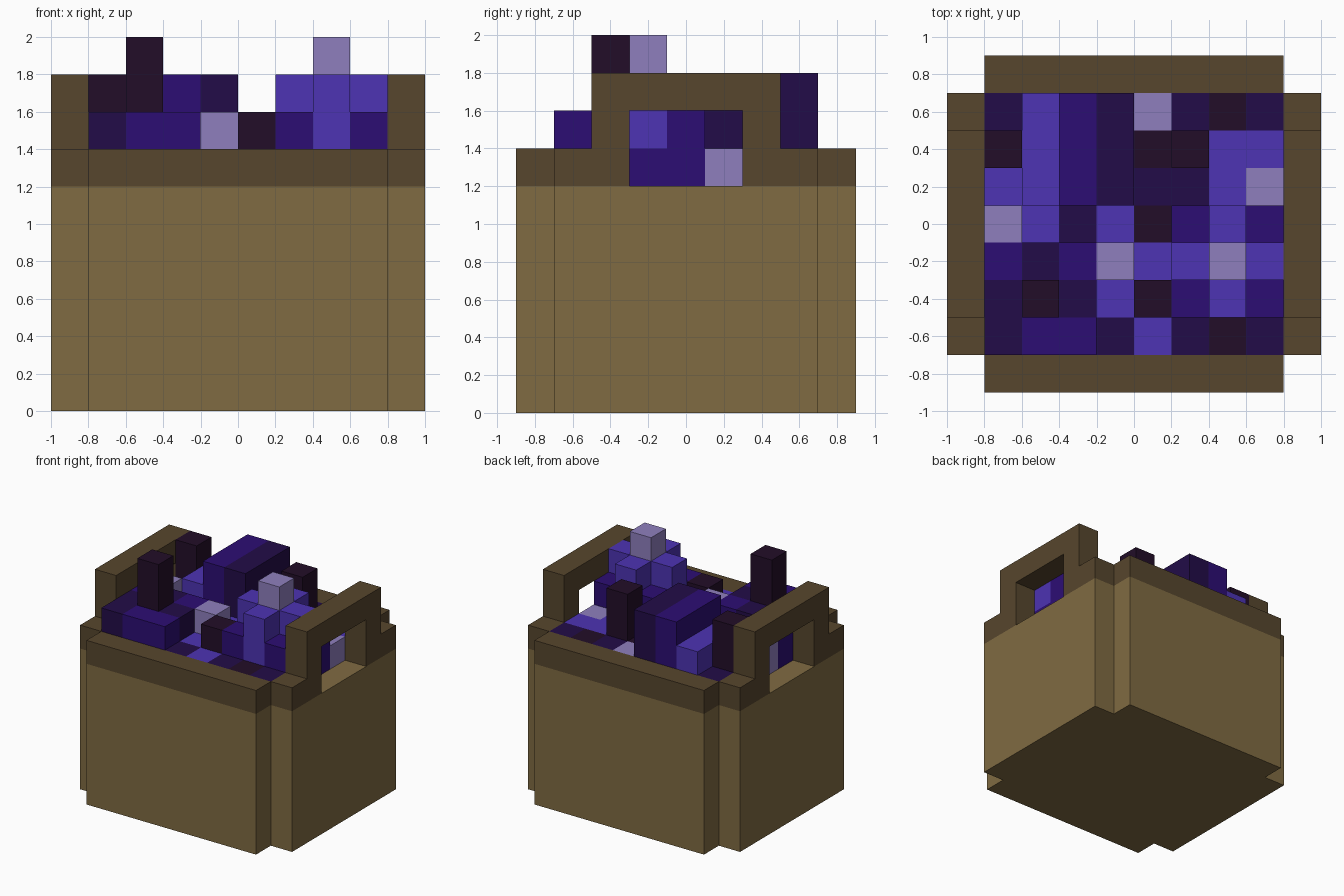
import bpy
import bmesh
from mathutils import Matrix, Vector

if "Cube" in bpy.data.objects:
    bpy.data.objects.remove(bpy.data.objects["Cube"], do_unlink=True)


def material(name, rgb):
    """Flat material from an sRGB colour, stored as linear values."""
    lin = [((c / 255 + 0.055) / 1.055) ** 2.4 for c in rgb]
    mat = bpy.data.materials.new(name)
    mat.use_nodes = True
    mat.diffuse_color = (*lin, 1)
    bsdf = mat.node_tree.nodes["Principled BSDF"]
    bsdf.inputs["Base Color"].default_value = (*lin, 1)
    bsdf.inputs["Roughness"].default_value = 0.9
    return mat


def finish(name, bm, mat):
    bmesh.ops.recalc_face_normals(bm, faces=bm.faces)
    mesh = bpy.data.meshes.new(name)
    bm.to_mesh(mesh)
    bm.free()
    mesh.materials.append(mat)
    obj = bpy.data.objects.new(name, mesh)
    bpy.context.collection.objects.link(obj)
    return obj


def prism(name, points, direction, mat):
    """Extrude a closed outline along a direction."""
    bm = bmesh.new()
    face = bm.faces.new([bm.verts.new(p) for p in points])
    out = bmesh.ops.extrude_face_region(bm, geom=[face], use_keep_orig=True)
    verts = [v for v in out["geom"] if isinstance(v, bmesh.types.BMVert)]
    bmesh.ops.translate(bm, verts=verts, vec=direction)
    return finish(name, bm, mat)


def add_box(bm, lo, hi):
    lo, hi = Vector(lo), Vector(hi)
    place = Matrix.Translation((lo + hi) / 2) @ Matrix.Diagonal((*(hi - lo), 1))
    bmesh.ops.create_cube(bm, size=1, matrix=place)


tan = material("basket_tan", (128, 107, 66))
brown = material("rim_brown", (87, 70, 45))
fill = {
    "K": ("black_plum", material("black_plum", (34, 13, 40))),
    "D": ("dark_purple", material("dark_purple", (34, 12, 72))),
    "I": ("indigo", material("indigo", (44, 13, 116))),
    "V": ("violet", material("violet", (77, 51, 179))),
    "L": ("lavender", material("lavender", (143, 127, 190))),
}

CELL = 0.2
FLOOR = 1.2    # top of the tan body
RIM = 1.4      # top of the brown rim

# Basket body: square with notched corners
quarter = [(1, 0.7), (0.8, 0.7), (0.8, 0.9)]
outline = (quarter + [(-x, y) for x, y in reversed(quarter)]
           + [(-x, -y) for x, y in quarter] + [(x, -y) for x, y in reversed(quarter)])
prism("basket_body", [(x, y, 0) for x, y in outline], (0, 0, FLOOR), tan)

# Front and back rims
for name, y in (("front_rim", -0.9), ("back_rim", 0.7)):
    bm = bmesh.new()
    add_box(bm, (-0.8, y, FLOOR), (0.8, y + CELL, RIM))
    finish(name, bm, brown)

# Side rims with arched handles
half = [(0.3, 1.6), (0.3, FLOOR), (0.7, FLOOR), (0.7, RIM), (0.5, RIM), (0.5, 1.8)]
arch = half + [(-y, z) for y, z in reversed(half)]
for name, x in (("left_handle", 0.8), ("right_handle", -1.0)):
    prism(name, [(x, y, z) for y, z in arch], (CELL, 0, 0), brown)

# Contents, back row first: colour letters and blocks above the floor
colours = ["DVIDLDKD",
           "KVIDKKVV",
           "VVIDDDVL",
           "LVDVKIVI",
           "IDILVVLV",
           "DKDVKIVI",
           "DIIDVDKD"]
heights = ["12331111",
           "32331311",
           "12331111",
           "21111232",
           "22221343",
           "24212232",
           "22211111"]

heaps = {key: bmesh.new() for key in fill}
for row, (letters, levels) in enumerate(zip(colours, heights)):
    for col, (letter, level) in enumerate(zip(letters, levels)):
        x, y = -0.8 + col * CELL, 0.5 - row * CELL
        base, top = FLOOR, FLOOR + int(level) * CELL
        # The bloom beside the left handle has an indigo foot
        if row == 4 and col == 7:
            add_box(heaps["I"], (x, y, base), (x + CELL, y + CELL, RIM))
            base = RIM
        add_box(heaps[letter], (x, y, base), (x + CELL, y + CELL, top))

for key, bm in heaps.items():
    name, mat = fill[key]
    finish(name + "_blocks", bm, mat)
